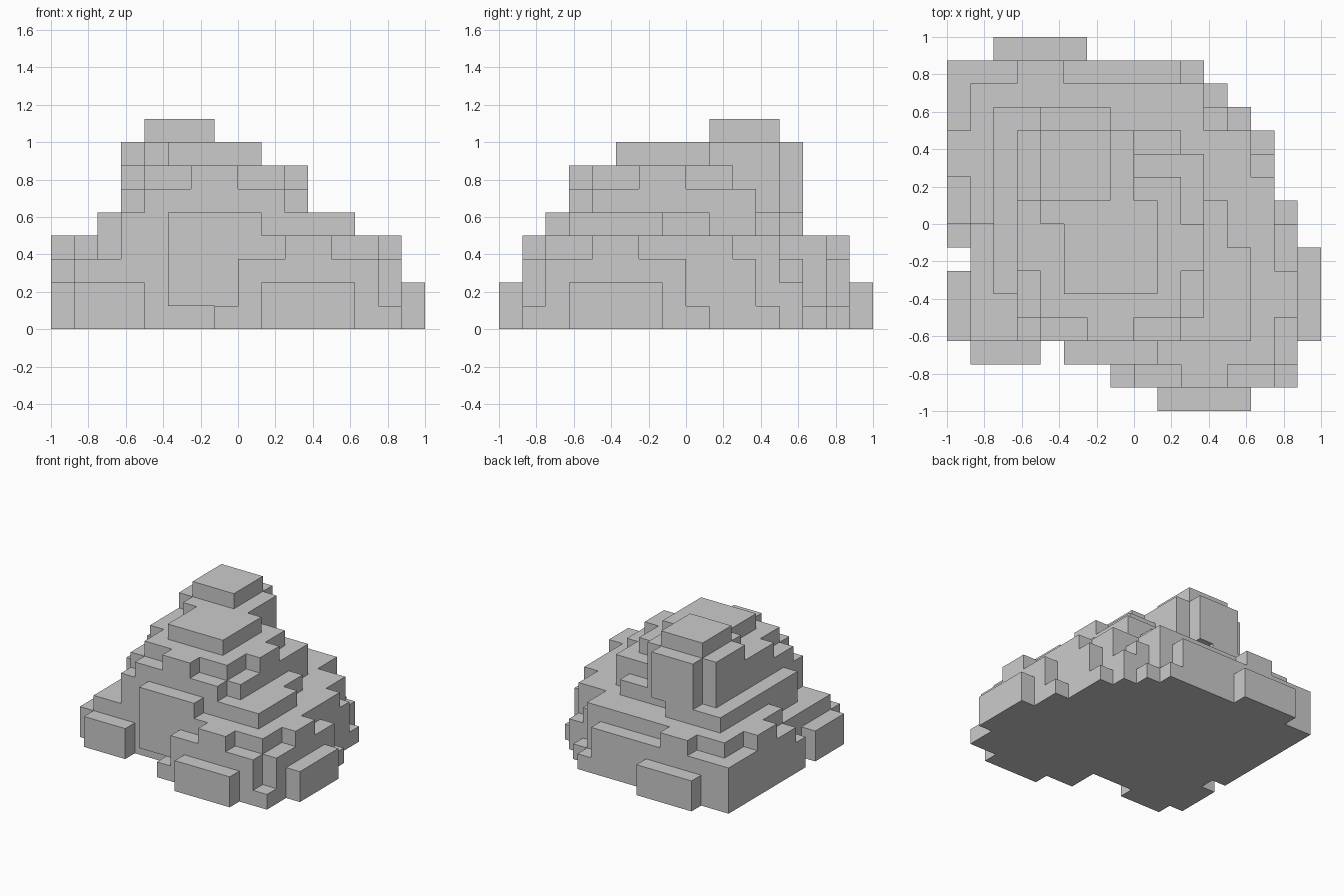
import bpy, bmesh

if "Cube" in bpy.data.objects:
    bpy.data.objects.remove(bpy.data.objects["Cube"])

C = 0.125  # cell size

# Terraces of the boulder: for each top level, rectangles (x0, y0, x1, y1) in cells
base_ledges = [(2,6,3,7), (3,5,4,6), (5,3,6,4), (6,0,7,1), (6,-7,7,-6), (-1,-7,0,-6)]
low_slabs = [(-6,7,-2,8), (7,-5,8,-1), (1,-8,5,-7), (-7,-6,-4,-5), (-8,-5,-7,-2),
             (4,4,5,5), (-8,-1,-7,0)]
third_tier = [(-8,6,2,7), (-8,4,-7,6), (-8,0,-7,2), (-7,-5,-5,0), (6,-6,7,0),
              (0,-7,2,-6), (4,-7,6,-6), (3,4,4,5), (5,2,6,3)]
fourth_tier = [(-5,6,-3,7), (-7,0,3,6), (-8,2,-7,4), (-5,-5,6,2), (1,-6,6,-5),
               (2,-7,4,-6), (6,-4,7,-2), (3,2,5,4)]
fifth_tier = [(-6,-3,-2,5), (-5,-5,2,4), (2,-5,3,3), (3,-5,4,1), (4,-5,5,-1)]
sixth_tier = [(-4,-5,2,-4), (-5,-4,3,3)]
seventh_tier = [(-2,-5,0,-4), (-4,-4,2,2), (-5,-2,-4,2), (2,-2,3,0)]
eighth_tier = [(-3,-3,1,1), (-4,0,0,4), (-5,1,-4,4)]
peak = [(-4,1,-1,4)]

cells = set()


def fill(rect, z0, z1):
    x0, y0, x1, y1 = rect
    cells.update((x, y, z) for x in range(x0, x1) for y in range(y0, y1) for z in range(z0, z1))


tiers = [base_ledges, low_slabs, third_tier, fourth_tier, fifth_tier,
         sixth_tier, seventh_tier, eighth_tier, peak]
for top, rects in enumerate(tiers, 1):
    for r in rects:
        fill(r, 0, top)

# Overhanging blocks on the front and the back
fill((-3, -6, 1, -5), 1, 5)
fill((-1, -6, 1, -5), 0, 1)
fill((-4, 4, -1, 5), 5, 8)

# Skin the cells: one square for each exposed side
bm = bmesh.new()
verts = {}


def vert(p):
    if p not in verts:
        verts[p] = bm.verts.new([c * C for c in p])
    return verts[p]


for cell in sorted(cells):
    for axis in range(3):
        u, v = (axis + 1) % 3, (axis + 2) % 3
        for side in (0, 1):
            n = list(cell)
            n[axis] += 2 * side - 1
            if tuple(n) in cells:
                continue
            quad = []
            for du, dv in ((0, 0), (1, 0), (1, 1), (0, 1)):
                p = list(cell)
                p[axis] += side
                p[u] += du
                p[v] += dv
                quad.append(vert(tuple(p)))
            bm.faces.new(quad if side else quad[::-1])

mesh = bpy.data.meshes.new("stepped_boulder")
bm.to_mesh(mesh)
bm.free()
rock = bpy.data.objects.new("stepped_boulder", mesh)
bpy.context.collection.objects.link(rock)
